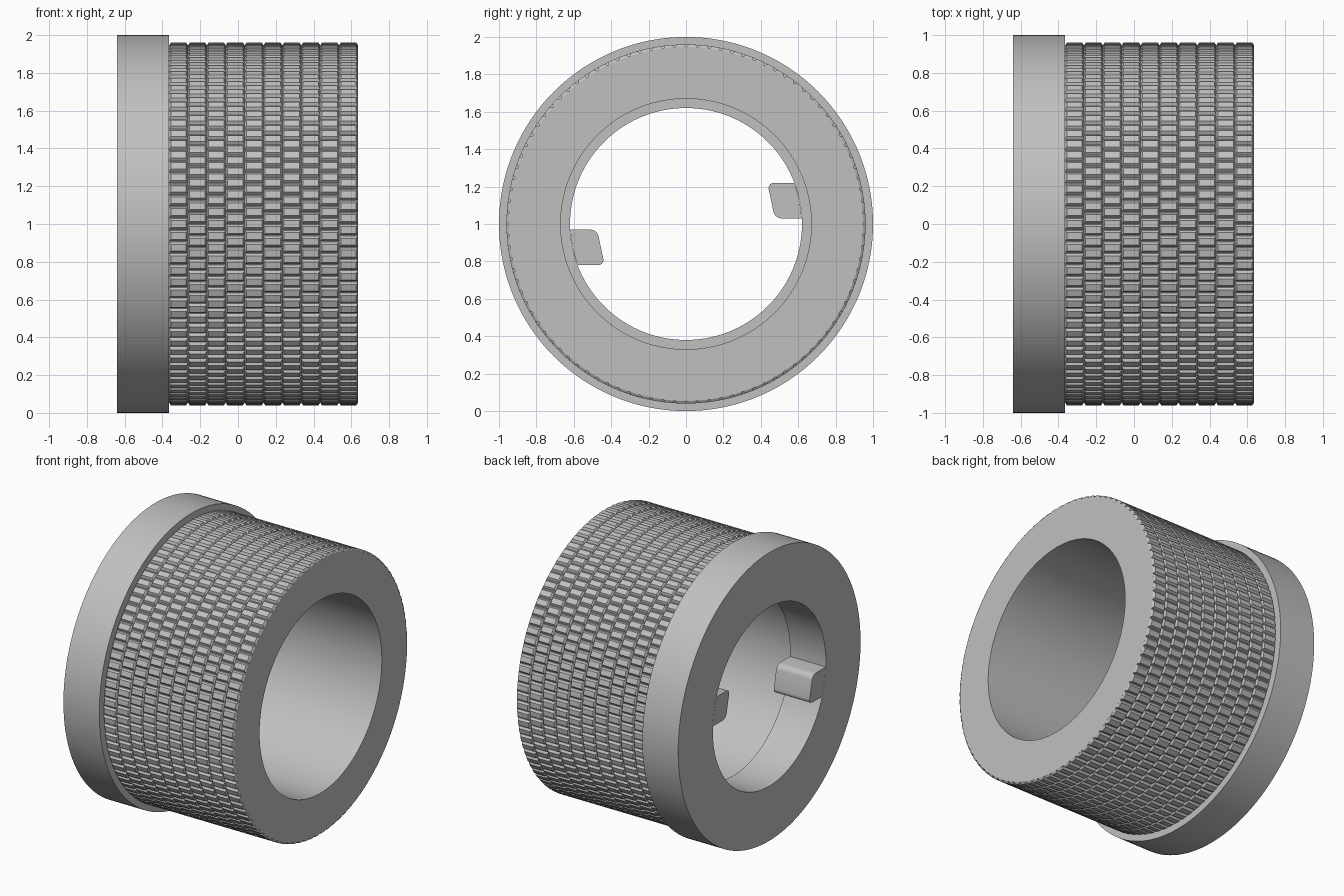
import bpy, bmesh
from math import sin, cos, pi, radians, asin
from mathutils import Vector

cube = bpy.data.objects.get("Cube")
if cube:
    bpy.data.objects.remove(cube)

AXIS_Z = 1.0
X_LEFT, X_STEP, X_RIGHT = -0.64, -0.365, 0.635
R_FLANGE, R_SLEEVE, R_KNURL = 1.0, 0.946, 0.96
R_SMALL, R_BORE = 0.62, 0.67
ROWS, TEETH = 10, 96

grey = bpy.data.materials.new("plain grey")
grey.use_nodes = True
grey.diffuse_color = (0.53, 0.53, 0.53, 1)
grey.node_tree.nodes["Principled BSDF"].inputs["Base Color"].default_value = grey.diffuse_color


def polar(x, r, a):
    return Vector((x, r * cos(a), AXIS_Z + r * sin(a)))


def finish(name, bm, smooth=True):
    bmesh.ops.recalc_face_normals(bm, faces=bm.faces)
    mesh = bpy.data.meshes.new(name)
    bm.to_mesh(mesh)
    bm.free()
    mesh.materials.append(grey)
    obj = bpy.data.objects.new(name, mesh)
    bpy.context.collection.objects.link(obj)
    if smooth:
        bpy.ops.object.select_all(action='DESELECT')
        obj.select_set(True)
        bpy.context.view_layer.objects.active = obj
        bpy.ops.object.shade_smooth_by_angle(angle=radians(30))
    return obj


def lathe(name, profile, closed, steps=2 * TEETH):
    """Revolve an (x, radius) profile about the x axis."""
    bm = bmesh.new()
    rings = [[bm.verts.new(polar(x, r, 2 * pi * s / steps)) for x, r in profile]
             for s in range(steps)]
    n = len(profile)
    for s in range(steps):
        a, b = rings[s], rings[(s + 1) % steps]
        for k in range(n if closed else n - 1):
            j = (k + 1) % n
            bm.faces.new((a[k], a[j], b[j], b[k]))
    return finish(name, bm)


# Flange ring and the plain sleeve under the knurling
lathe("flange", [(X_LEFT, R_SMALL), (X_LEFT, R_FLANGE),
                 (X_STEP, R_FLANGE), (X_STEP, R_SMALL)], True)
lathe("sleeve", [(X_STEP, R_SLEEVE), (X_RIGHT, R_SLEEVE),
                 (X_RIGHT, R_BORE), (X_STEP, R_BORE)], False)

# Knurling: staggered rows of small chamfered teeth
bm = bmesh.new()
row_w = (X_RIGHT - X_STEP) / ROWS
pitch = 2 * pi / TEETH
corners = [(-1, -1), (1, -1), (1, 1), (-1, 1)]
for row in range(ROWS):
    xc = X_STEP + (row + 0.5) * row_w
    for t in range(TEETH):
        ac = (t + 0.5 * (row % 2)) * pitch
        base = [bm.verts.new(polar(xc + i * row_w * 0.5, R_SLEEVE, ac + j * pitch * 0.46))
                for i, j in corners]
        top = [bm.verts.new(polar(xc + i * row_w * 0.41, R_KNURL, ac + j * pitch * 0.29))
               for i, j in corners]
        bm.faces.new(top)
        for k in range(4):
            m = (k + 1) % 4
            bm.faces.new((base[k], base[m], top[m], top[k]))
finish("knurling", bm, smooth=False)


# Two drive lugs inside the flange, opposite each other
def lug(name, turn):
    z_low, z_high = 0.03, 0.22
    a_low, a_high = asin(z_low / R_SMALL), asin(z_high / R_SMALL)
    root = [(R_SMALL * cos(a), R_SMALL * sin(a))
            for a in (a_low, (a_low + a_high) / 2, a_high)]
    outline = root + [(0.435, z_high), (0.475, z_low)]
    bm = bmesh.new()
    ends = [[bm.verts.new((x, turn * y, AXIS_Z + turn * z)) for y, z in outline]
            for x in (X_LEFT, X_STEP)]
    bm.faces.new(ends[0])
    bm.faces.new(ends[1])
    n = len(outline)
    for k in range(2, n):
        m = (k + 1) % n
        bm.faces.new((ends[0][k], ends[0][m], ends[1][m], ends[1][k]))
    bm.faces.new((ends[0][0], ends[0][1], ends[1][1], ends[1][0]))
    bm.faces.new((ends[0][1], ends[0][2], ends[1][2], ends[1][1]))
    rounded = [bm.edges.get((ends[0][k], ends[1][k])) for k in (3, 4)]
    bmesh.ops.bevel(bm, geom=rounded, offset=0.035, segments=5,
                    profile=0.5, affect='EDGES')
    finish(name, bm)


lug("back_lug", 1)
lug("front_lug", -1)
